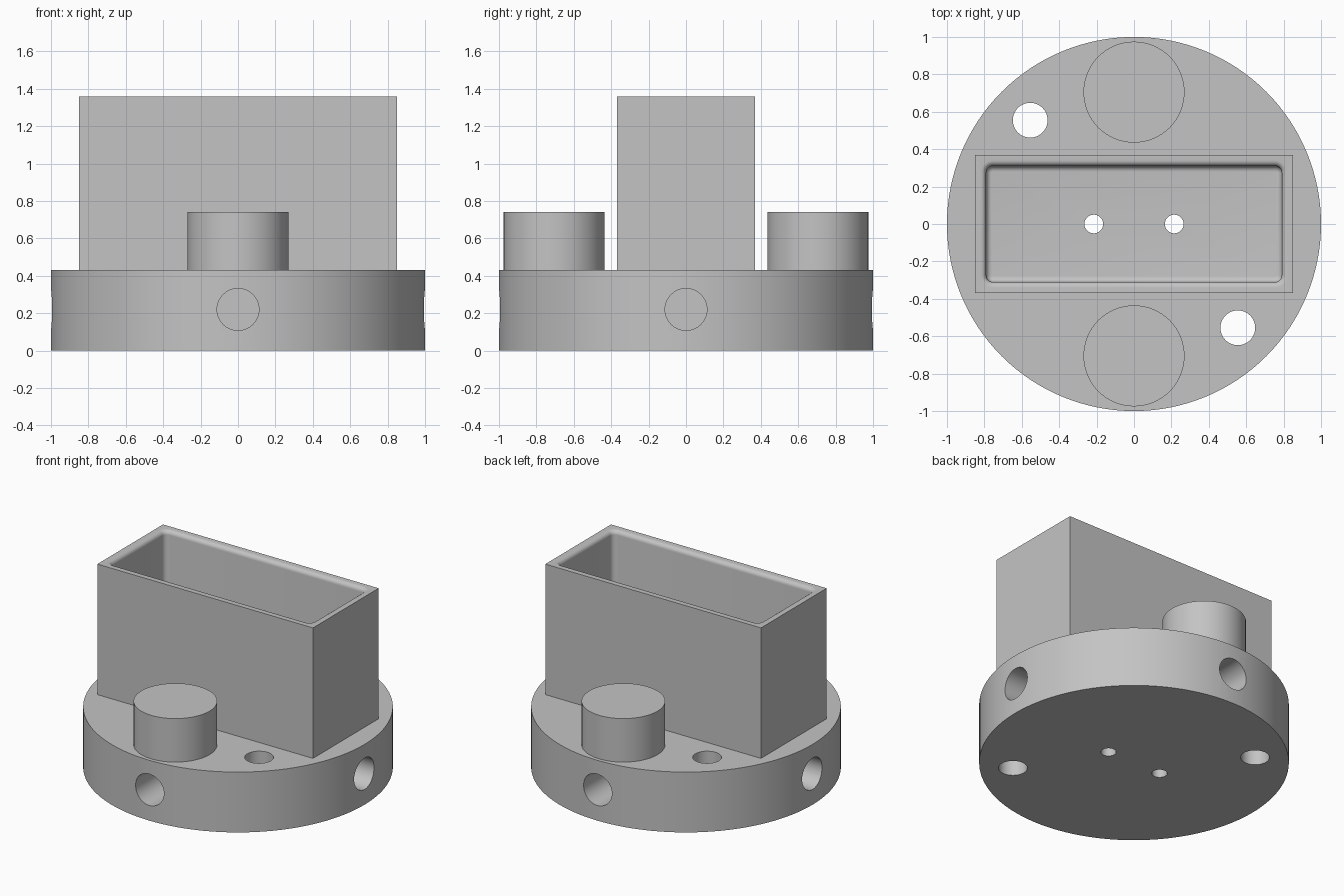
import bpy
import bmesh
from math import pi, sin, cos, radians
from mathutils import Matrix

if "Cube" in bpy.data.objects:
    bpy.data.objects.remove(bpy.data.objects["Cube"], do_unlink=True)

# Single grey finish
grey = bpy.data.materials.new("plain grey")
grey.use_nodes = True
COLOUR = (0.55, 0.55, 0.55, 1)
grey.diffuse_color = COLOUR
grey.node_tree.nodes["Principled BSDF"].inputs["Base Color"].default_value = COLOUR

BASE_TOP, BOX_TOP = 0.43, 1.36
FLOOR = 0.49
FILLET = 0.03


def make(name, bm):
    bmesh.ops.recalc_face_normals(bm, faces=bm.faces)
    mesh = bpy.data.meshes.new(name)
    bm.to_mesh(mesh)
    bm.free()
    mesh.materials.append(grey)
    ob = bpy.data.objects.new(name, mesh)
    bpy.context.collection.objects.link(ob)
    return ob


def cylinder(name, radius, depth, centre, rotation=Matrix(), sides=64):
    bm = bmesh.new()
    bmesh.ops.create_cone(bm, cap_ends=True, segments=sides, radius1=radius,
                          radius2=radius, depth=depth,
                          matrix=Matrix.Translation(centre) @ rotation)
    return make(name, bm)


def box(name, size, centre):
    bm = bmesh.new()
    bmesh.ops.create_cube(bm, size=1, matrix=Matrix.Translation(centre)
                          @ Matrix.Diagonal((*size, 1)))
    return make(name, bm)


def rounded_ring(bm, hx, hy, r, z, steps=6):
    verts = []
    for k, (sx, sy) in enumerate([(1, 1), (-1, 1), (-1, -1), (1, -1)]):
        for i in range(steps + 1):
            a = (k + i / steps) * pi / 2
            verts.append(bm.verts.new((sx * (hx - r) + r * cos(a),
                                       sy * (hy - r) + r * sin(a), z)))
    return verts


def cavity_cutter():
    # Profile of (outward offset, height): floor fillet, wall, flared rim
    arc = [i / 6 * pi / 2 for i in range(7)]
    profile = [(FILLET * (sin(a) - 1), FLOOR + FILLET * (1 - cos(a))) for a in arc]
    profile += [(FILLET * (1 - cos(a)), BOX_TOP - FILLET * (1 - sin(a))) for a in arc]
    profile.append((FILLET, BOX_TOP + 0.1))
    bm = bmesh.new()
    rings = [rounded_ring(bm, 0.79 + o, 0.31 + o, 0.035 + o, z) for o, z in profile]
    for low, high in zip(rings, rings[1:]):
        for i in range(len(low)):
            j = (i + 1) % len(low)
            bm.faces.new((low[i], low[j], high[j], high[i]))
    bm.faces.new(rings[0])
    bm.faces.new(rings[-1])
    return make("cavity_cutter", bm)


def cut(ob, cutters):
    bpy.context.view_layer.objects.active = ob
    for c in cutters:
        mod = ob.modifiers.new("cut", 'BOOLEAN')
        mod.operation, mod.solver, mod.object = 'DIFFERENCE', 'EXACT', c
        bpy.ops.object.modifier_apply(modifier=mod.name)


# Main parts
base = cylinder("round_base", 1, BASE_TOP, (0, 0, BASE_TOP / 2), sides=128)
tray = box("open_box", (1.7, 0.74, BOX_TOP - BASE_TOP),
           (0, 0, (BOX_TOP + BASE_TOP) / 2))
posts = [cylinder(side + "_post", 0.27, 0.31, (0, y, BASE_TOP + 0.155))
         for side, y in (("front", -0.705), ("back", 0.705))]

# Holes: wire holes through the floor, mounting holes, blind side holes
wire_holes = [cylinder("wire_cutter", 0.05, 2, (x, 0, 0), sides=32)
              for x in (-0.215, 0.215)]
mount_holes = [cylinder("mount_cutter", 0.093, 2, (s * 0.555, -s * 0.555, 0), sides=48)
               for s in (-1, 1)]
side_holes = []
for k in range(4):
    a = k * pi / 2
    turn = Matrix.Rotation(a, 4, 'Z') @ Matrix.Rotation(pi / 2, 4, 'Y')
    side_holes.append(cylinder("side_cutter", 0.112, 0.8,
                               (cos(a), sin(a), 0.22), turn, 48))
cavity = cavity_cutter()

cut(base, wire_holes + mount_holes + side_holes)
cut(tray, [cavity] + wire_holes)
for c in wire_holes + mount_holes + side_holes + [cavity]:
    bpy.data.objects.remove(c, do_unlink=True)

# Smooth round walls, sharp edges
for ob in [base, tray] + posts:
    bpy.ops.object.select_all(action='DESELECT')
    ob.select_set(True)
    bpy.context.view_layer.objects.active = ob
    bpy.ops.object.shade_smooth_by_angle(angle=radians(30))
